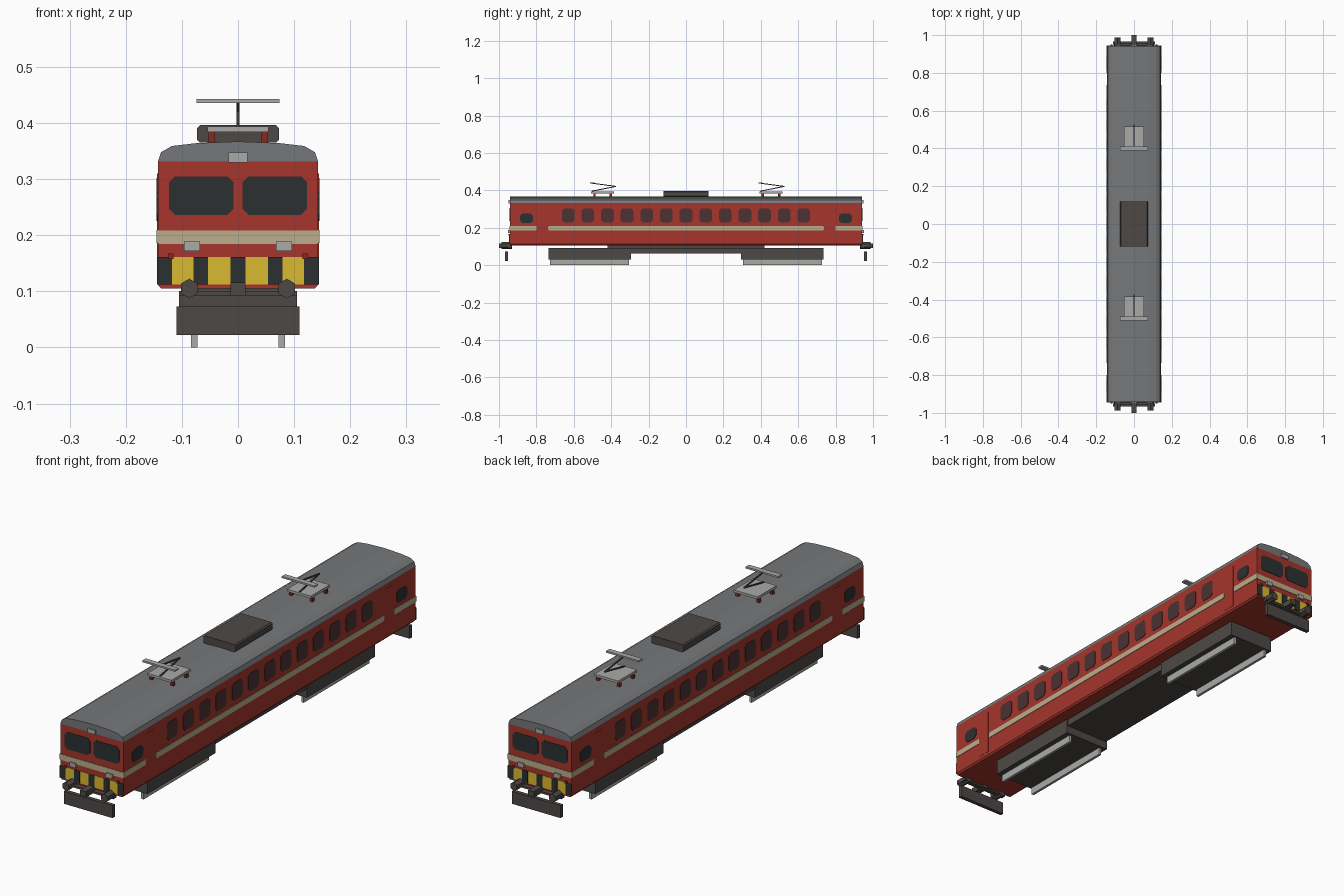
import bpy
from mathutils import Vector, Matrix

cube = bpy.data.objects.get("Cube")
if cube:
    bpy.data.objects.remove(cube, do_unlink=True)


def material(name, r, g, b):
    m = bpy.data.materials.new(name)
    m.use_nodes = True
    m.diffuse_color = (r, g, b, 1)
    bsdf = next(n for n in m.node_tree.nodes if n.type == "BSDF_PRINCIPLED")
    bsdf.inputs["Base Color"].default_value = (r, g, b, 1)
    return m


RED = material("body red", 0.38, 0.036, 0.025)
CREAM = material("stripe cream", 0.50, 0.42, 0.27)
YELLOW = material("warning yellow", 0.70, 0.49, 0.03)
BLACK = material("cab glass black", 0.025, 0.03, 0.031)
GLASS = material("side window brown", 0.07, 0.032, 0.032)
ROOF = material("roof grey", 0.18, 0.187, 0.196)
DARK = material("underframe dark", 0.075, 0.066, 0.062)
LIGHT = material("light grey metal", 0.40, 0.40, 0.39)
LAMP = material("lamp red", 0.25, 0.022, 0.018)


def prism(name, pts, axis, a, b, mat):
    """Extrude a 2D outline along x or y from a to b."""
    n = len(pts)
    place = (lambda p, t: (t, p[0], p[1])) if axis == "x" else (lambda p, t: (p[0], t, p[1]))
    verts = [place(p, t) for t in (a, b) for p in pts]
    faces = [tuple(range(n)), tuple(range(2 * n - 1, n - 1, -1))]
    faces += [(i, i + n, (i + 1) % n + n, (i + 1) % n) for i in range(n)]
    me = bpy.data.meshes.new(name)
    me.from_pydata(verts, [], faces)
    me.materials.append(mat)
    ob = bpy.data.objects.new(name, me)
    bpy.context.collection.objects.link(ob)
    # outward normals
    bpy.context.view_layer.objects.active = ob
    ob.select_set(True)
    bpy.ops.object.mode_set(mode="EDIT")
    bpy.ops.mesh.select_all(action="SELECT")
    bpy.ops.mesh.normals_make_consistent(inside=False)
    bpy.ops.object.mode_set(mode="OBJECT")
    ob.select_set(False)
    return ob


def panel(u0, u1, z0, z1, c=0.0):
    """Rectangle outline with corners cut by c."""
    if c == 0:
        return [(u0, z0), (u1, z0), (u1, z1), (u0, z1)]
    return [(u0 + c, z0), (u1 - c, z0), (u1, z0 + c), (u1, z1 - c),
            (u1 - c, z1), (u0 + c, z1), (u0, z1 - c), (u0, z0 + c)]


def box(name, x, y, z, mat):
    return prism(name, panel(x[0], x[1], z[0], z[1]), "y", y[0], y[1], mat)


def bar(name, p, q, size, mat):
    """Square rod between two points."""
    p, q = Vector(p), Vector(q)
    ob = box(name, (-size, size), (0, (q - p).length), (-size, size), mat)
    ob.matrix_world = Matrix.Translation(p) @ (q - p).to_track_quat("Y", "Z").to_matrix().to_4x4()
    return ob


W, L = 0.143, 0.942      # half width and half length of the shell
PROUD = 0.002            # how far painted plates stand out


def mirrored(half):
    return half + [(-x, z) for x, z in reversed(half) if x > 0]


# Shell and roof
prism("body", mirrored([(0.137, 0.105), (W, 0.112), (W, 0.331)]), "y", -L, L, RED)
prism("roof", mirrored([(W, 0.331), (0.137, 0.348), (0.118, 0.359),
                        (0.075, 0.364), (0, 0.367)]), "y", -L, L, ROOF)

# Side windows, stripes and doors
for s, side in ((1, "left"), (-1, "right")):
    a, b = s * (W - PROUD), s * (W + PROUD)
    for i in range(13):
        y = (i - 6) * 0.105
        prism(f"{side}_window", panel(y - 0.034, y + 0.034, 0.229, 0.302, 0.011), "x", a, b, GLASS)
    prism(f"{side}_stripe", panel(-0.737, 0.737, 0.186, 0.209, 0.005), "x", a, b, CREAM)
    for e in (1, -1):
        y = sorted((e * 0.80, e * (L + PROUD)))
        prism(f"{side}_cab_stripe", panel(y[0], y[1], 0.186, 0.209), "x", a, b, CREAM)
        y = e * 0.853
        prism(f"{side}_cab_window", panel(y - 0.035, y + 0.035, 0.225, 0.276, 0.012), "x", a, b, BLACK)
        y = e * 0.768
        prism(f"{side}_door", panel(y - 0.025, y + 0.025, 0.125, 0.31), "x", a, s * (W + 0.001), RED)

# Ends
for e, end in ((-1, "front"), (1, "back")):
    def span(near, far):
        return e * near, e * far

    skin = span(L - PROUD, L + PROUD)
    box(f"{end}_stripe", (-W, W), skin, (0.184, 0.208), CREAM)
    box(f"{end}_warning_panel", (-W, W), skin, (0.112, 0.161), YELLOW)
    for i in range(-2, 3):
        x = max(-0.131, min(0.131, i * 0.0665))
        box(f"{end}_warning_bar", (x - 0.013, x + 0.013), span(L, L + 0.004), (0.112, 0.161), BLACK)
    box(f"{end}_top_lamp", (-0.017, 0.017), span(L - 0.01, L + 0.006), (0.33, 0.347), LIGHT)
    # coupler and plough
    box(f"{end}_coupler", (-0.013, 0.013), span(0.93, 1.0), (0.093, 0.116), DARK)
    box(f"{end}_buffer_beam", (-0.105, 0.105), span(0.935, 0.955), (0.093, 0.101), DARK)
    box(f"{end}_plough", (-0.11, 0.11), span(0.951, 0.967), (0.022, 0.073), DARK)
    for s in (1, -1):
        x = s * 0.0655
        prism(f"{end}_windscreen", panel(x - 0.0575, x + 0.0575, 0.236, 0.305, 0.011), "y", *skin, BLACK)
        x = s * 0.082
        box(f"{end}_headlight", (x - 0.014, x + 0.014), span(L, L + 0.009), (0.172, 0.189), LIGHT)
        x = s * 0.12
        box(f"{end}_tail_light", (x - 0.005, x + 0.005), span(L, L + 0.007), (0.158, 0.167), LAMP)
        # six-sided buffer
        x = s * 0.087
        hexagon = [(x + 0.015 * u, 0.105 + 0.0175 * v) for u, v in
                   ((0, 1), (1, 0.5), (1, -0.5), (0, -1), (-1, -0.5), (-1, 0.5))]
        prism(f"{end}_buffer", hexagon, "y", *span(0.93, 0.987), DARK)

    # Bogies with running rails
    box(f"{end}_bogie", (-0.105, 0.105), span(0.295, 0.735), (0.03, 0.093), DARK)
    for s in (1, -1):
        x = s * 0.078
        box(f"{end}_rail", (x - 0.0055, x + 0.0055), span(0.305, 0.728), (0, 0.031), LIGHT)

# Equipment between the bogies
box("centre_equipment", (-0.1, 0.1), (-0.3, 0.3), (0.063, 0.093), DARK)
box("centre_mount", (-0.08, 0.08), (-0.42, 0.42), (0.092, 0.106), DARK)

# Roof box
prism("roof_box", panel(-0.073, 0.073, 0.365, 0.396, 0.005), "y", -0.12, 0.12, DARK)

# Pantographs, both facing the same way
for c, end in ((-0.447, "front"), (0.453, "back")):
    box(f"{end}_pantograph_base", (-0.054, 0.054), (c - 0.06, c + 0.062), (0.384, 0.394), LIGHT)
    for x in (-0.047, 0.047):
        for y in (c - 0.042, c + 0.045):
            box(f"{end}_insulator", (x - 0.006, x + 0.006), (y - 0.006, y + 0.006), (0.36, 0.385), LAMP)
    bar(f"{end}_lower_arm", (0, c - 0.055, 0.396), (0, c + 0.073, 0.421), 0.0025, DARK)
    bar(f"{end}_upper_arm", (0, c + 0.073, 0.421), (0, c - 0.055, 0.438), 0.0025, DARK)
    box(f"{end}_contact_strip", (-0.074, 0.074), (c - 0.065, c - 0.043), (0.436, 0.443), LIGHT)
